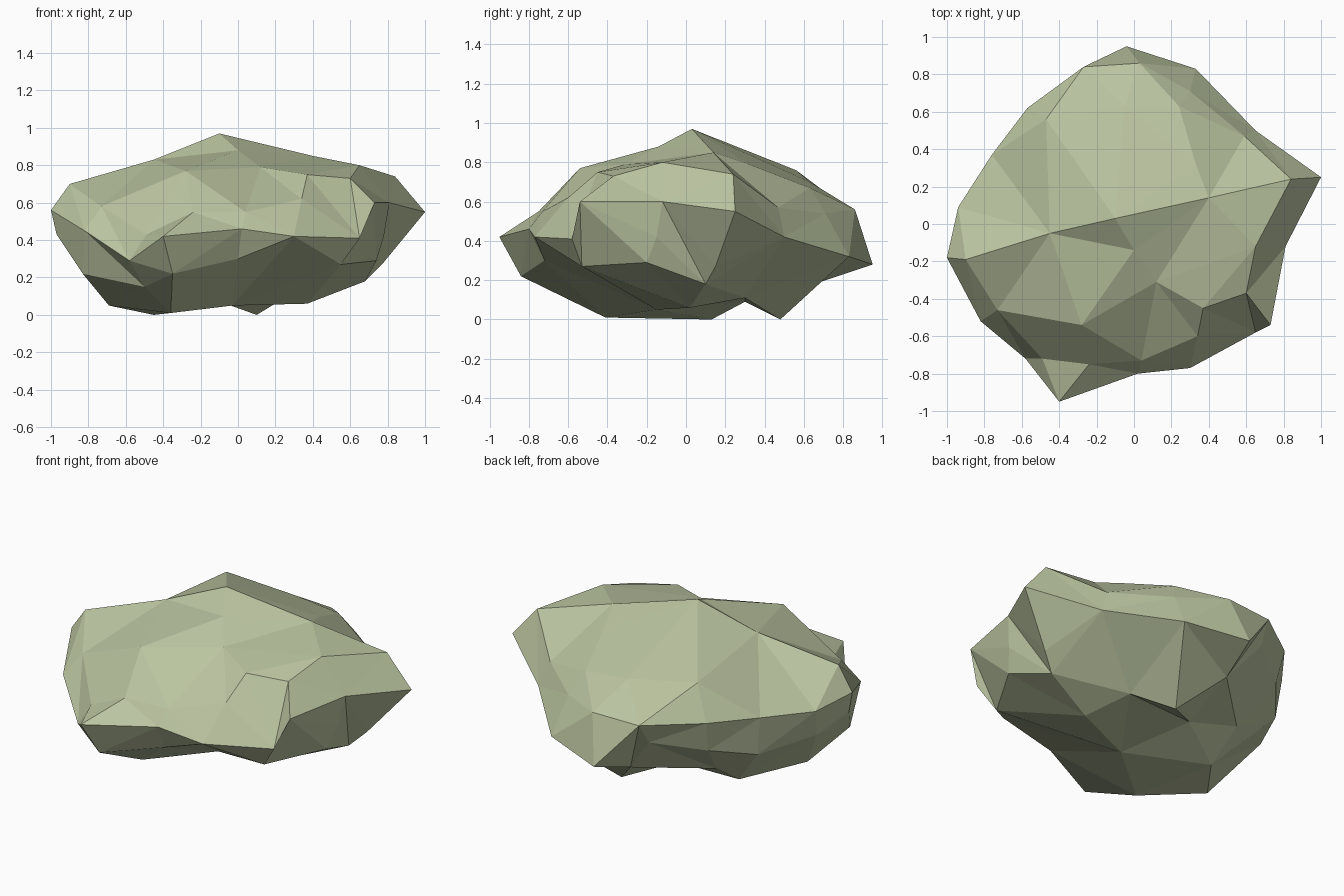
import bpy
import bmesh
from mathutils import Vector
from mathutils.geometry import delaunay_2d_cdt

# Widest outline of the boulder, counter-clockwise
rim = [(1.0, .25, .55), (.65, .5, .42), (.33, .83, .32), (-.04, .95, .28),
       (-.27, .84, .55), (-.57, .62, .56), (-.76, .37, .55), (-.94, .09, .53),
       (-1.0, -.18, .56), (-.82, -.52, .45), (-.58, -.72, .29), (-.4, -.95, .42),
       (.02, -.8, .46), (.3, -.77, .42), (.65, -.58, .41), (.73, -.54, .6),
       (.81, -.12, .6)]

# Weathered upper facets: ridge, shoulders and peak
crown = [(-.1, .03, .97), (-.45, -.05, .83), (0, -.14, .88), (.4, .14, .85),
         (.65, -.12, .8), (.84, .24, .74), (.33, .32, .79), (.59, .47, .57),
         (.24, .63, .67), (.3, .71, .54), (.03, .86, .56), (-.05, .63, .7),
         (-.47, .56, .76), (-.9, -.19, .7), (-.73, -.46, .58), (-.49, -.72, .43),
         (-.28, -.54, .77), (-.24, -.75, .55), (.04, -.73, .55), (.12, -.31, .79),
         (.37, -.45, .75), (.34, -.6, .62), (.6, -.37, .73)]

# Undercut belly with three low contact points
belly = [(.1, .48, 0), (-.45, .13, 0), (-.36, -.41, .01), (-.15, .3, .09),
         (-.03, -.15, .05), (.37, .02, .06), (-.69, -.19, .05), (-.83, -.4, .22),
         (-.88, -.18, .3), (-.97, -.19, .43), (-.5, -.6, .15), (-.35, -.84, .22),
         (0, -.72, .3), (.28, .3, .11), (.68, .1, .18), (.77, .15, .27),
         (.78, -.15, .42), (.74, -.2, .29), (.55, -.53, .27), (-.1, .68, .19),
         (-.28, .76, .42), (-.55, .57, .37), (-.73, .35, .31), (-.9, .02, .35),
         (-.45, .35, .15)]


def skin(bm, rim_verts, points):
    """Stretch a faceted skin across the rim through the given points."""
    verts = rim_verts + [bm.verts.new(p) for p in points]
    n = len(rim_verts)
    edges = [(i, (i + 1) % n) for i in range(n)]
    result = delaunay_2d_cdt([Vector(v.co[:2]) for v in verts], edges, [], 1, 1e-5)
    for tri in result[2]:
        ids = [result[3][i][0] for i in tri]
        bm.faces.new([verts[i] for i in ids])


bm = bmesh.new()
rim_verts = [bm.verts.new(p) for p in rim]
skin(bm, rim_verts, crown)
skin(bm, rim_verts, belly)
bmesh.ops.recalc_face_normals(bm, faces=bm.faces[:])

mesh = bpy.data.meshes.new("boulder")
bm.to_mesh(mesh)
bm.free()
boulder = bpy.data.objects.new("boulder", mesh)
bpy.context.collection.objects.link(boulder)

# Mossy stone colour
stone = bpy.data.materials.new("mossy_stone")
stone.diffuse_color = (.49, .55, .35, 1)
mesh.materials.append(stone)
